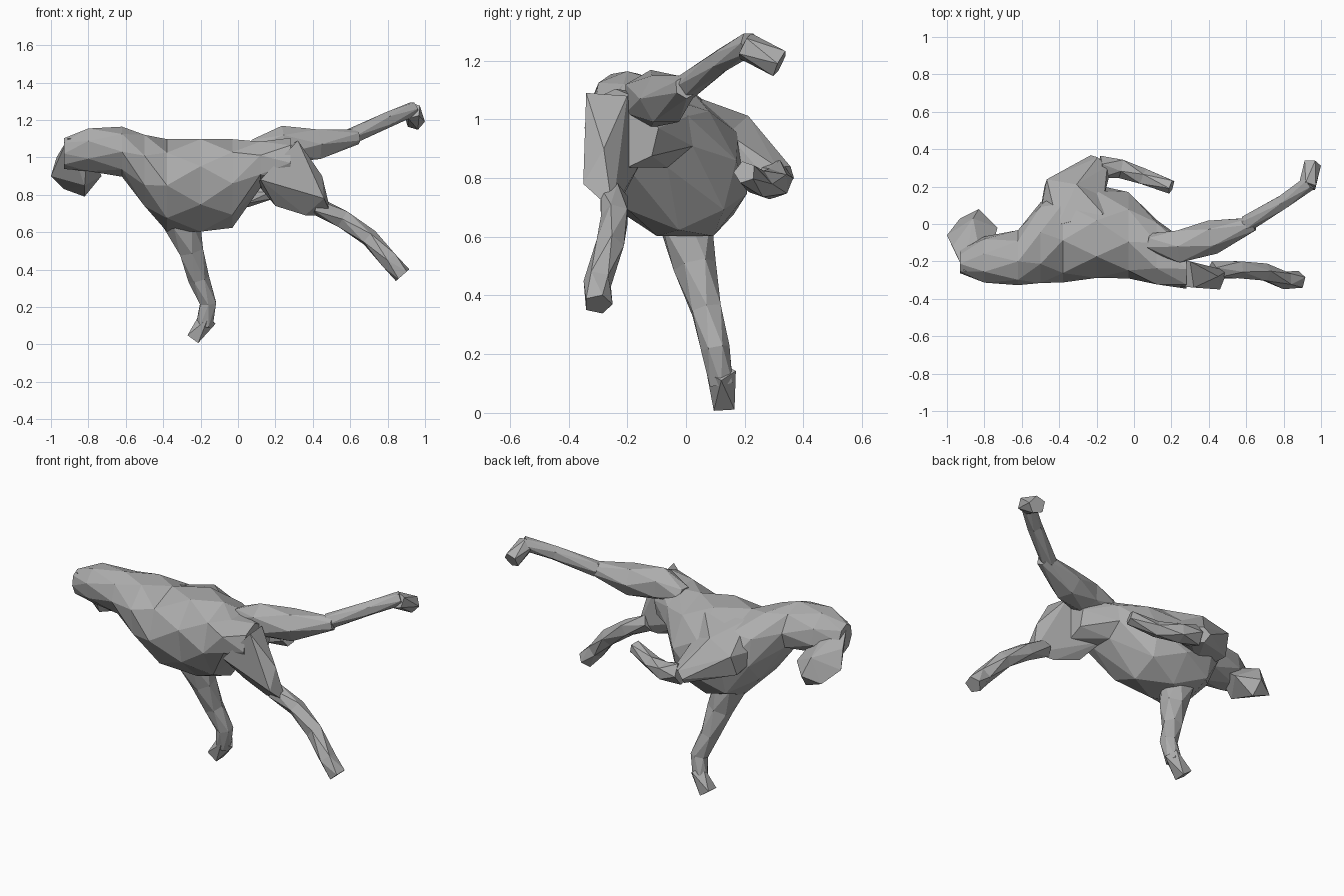
import bpy, bmesh, math
from mathutils import Vector

cube = bpy.data.objects.get("Cube")
if cube:
    bpy.data.objects.remove(cube)

# Single matte grey
grey = bpy.data.materials.new("stone_grey")
grey.use_nodes = True
grey.diffuse_color = (.42, .42, .42, 1)
shader = grey.node_tree.nodes["Principled BSDF"]
shader.inputs["Base Color"].default_value = grey.diffuse_color

AXIS_Y, AXIS_Z = Vector((0, 1, 0)), Vector((0, 0, 1))


def ring_points(centre, side, up, width, height, sides, turned):
    """Corner points of one elliptical ring, optionally turned by half a step."""
    points = []
    for corner in range(sides):
        angle = math.tau * (corner + turned / 2) / sides
        points.append(centre + side * width * math.cos(angle)
                      + up * height * math.sin(angle))
    return points


def finish(name, bm):
    """Turn the working mesh into a named grey part."""
    bmesh.ops.recalc_face_normals(bm, faces=bm.faces)
    mesh = bpy.data.meshes.new(name)
    bm.to_mesh(mesh)
    bm.free()
    mesh.materials.append(grey)
    part = bpy.data.objects.new(name, mesh)
    bpy.context.collection.objects.link(part)


def skin(name, rings):
    """Join rings of points with triangles and close both ends."""
    bm = bmesh.new()
    loops = [[bm.verts.new(point) for point in ring] for ring in rings]
    for index, (lower, upper) in enumerate(zip(loops, loops[1:])):
        if index % 2:
            lower, upper = upper, lower
        for corner in range(len(lower)):
            following = (corner + 1) % len(lower)
            bm.faces.new((lower[corner], lower[following], upper[corner]))
            bm.faces.new((lower[following], upper[following], upper[corner]))
    bm.faces.new(loops[0])
    bm.faces.new(loops[-1])
    finish(name, bm)


def lump(name, corners):
    """Faceted block wrapped tightly around a few corners."""
    bm = bmesh.new()
    for corner in corners:
        bm.verts.new(corner)
    wrapped = bmesh.ops.convex_hull(bm, input=bm.verts)
    bmesh.ops.delete(bm, geom=wrapped["geom_interior"], context="VERTS")
    finish(name, bm)


def limb(name, path, start, end, bulge=0, flat=1, sides=6):
    """Faceted tube along a short path; its radius tapers and may swell midway."""
    centres = [Vector(point) for point in path]
    last = len(centres) - 1
    overall = (centres[-1] - centres[0]).normalized()
    hint = AXIS_Y if abs(overall.z) > .7 else AXIS_Z
    rings = []
    for index, centre in enumerate(centres):
        along = centres[min(index + 1, last)] - centres[max(index - 1, 0)]
        along.normalize()
        side = hint.cross(along).normalized()
        up = along.cross(side)
        t = index / last
        radius = start * (end / start) ** t * (1 + bulge * math.sin(math.pi * t))
        rings.append(ring_points(centre, side, up, radius, radius * flat,
                                 sides, index % 2))
    skin(name, rings)


def trunk(name, sections, lean):
    """Upright rings from neck to rump, each leaning a little to one side."""
    rings = []
    for index, (x, y, z, width, height) in enumerate(sections):
        ring = ring_points(Vector((x, y, z)), AXIS_Y, AXIS_Z,
                           width * 1.05, height * 1.03, 8, index % 2)
        for point in ring:
            point.y += (z - point.z) * lean
        rings.append(ring)
    skin(name, rings)


# Neck, deep chest, narrow waist and rump in one skin
trunk("neck_and_body", [
    (-.93, -.2, 1.02, .06, .08),
    (-.8, -.19, 1.04, .12, .12),
    (-.62, -.18, 1.03, .14, .13),
    (-.5, -.1, .93, .21, .2),
    (-.38, -.05, .85, .25, .24),
    (-.2, -.04, .85, .24, .26),
    (-.03, -.06, .86, .22, .23),
    (.12, -.15, .96, .17, .13),
    (.28, -.22, .97, .12, .13),
], .15)

# Head curled sideways and down
lump("head", [
    (-.91, -.25, 1.1), (-.8, -.28, 1.1), (-.97, -.12, 1), (-1, -.06, .9),
    (-.93, .03, .83), (-.83, .08, .87), (-.82, .02, .79), (-.73, -.02, .9),
    (-.86, .03, .97), (-.82, -.16, .85),
])

# Tucked foreleg with its broad shoulder
limb("left_shoulder", [(-.28, 0, .92), (-.32, .17, .89), (-.18, .32, .8)],
     .25, .07, bulge=.4, flat=.7)
limb("left_lower_foreleg",
     [(-.18, .3, .8), (-.07, .3, .78), (.05, .25, .78), (.2, .2, .82)],
     .065, .04, sides=5)

# Planted foreleg
limb("right_foreleg",
     [(-.3, 0, .65), (-.25, .03, .5), (-.21, .07, .35), (-.16, .1, .22),
      (-.18, .12, .1)],
     .1, .045, bulge=-.15)
limb("right_front_hoof", [(-.16, .12, .14), (-.24, .13, .03)], .05, .05, sides=4)

# Hind leg kicked up behind
limb("left_thigh",
     [(.08, -.1, 1.05), (.24, -.12, 1.07), (.42, -.07, 1.07), (.64, 0, 1.11)],
     .05, .04, bulge=1.3)
limb("left_hind_shank", [(.6, 0, 1.11), (.8, .12, 1.2), (.94, .22, 1.26)],
     .045, .04)
limb("left_hind_hoof", [(.93, .2, 1.25), (.95, .32, 1.19)], .05, .05, sides=5)

# Trailing hind leg with its angular thigh
lump("right_thigh", [
    (.12, -.32, .88), (.1, -.15, .86), (.2, -.22, .74), (.36, -.24, .69),
    (.5, -.25, .69), (.46, -.35, .78), (.45, -.28, .9), (.32, -.34, 1.09),
    (.3, -.2, 1.08),
])
limb("right_hind_shank",
     [(.42, -.25, .74), (.56, -.24, .67), (.7, -.26, .57), (.81, -.3, .45),
      (.88, -.3, .37)],
     .05, .05, sides=5)
